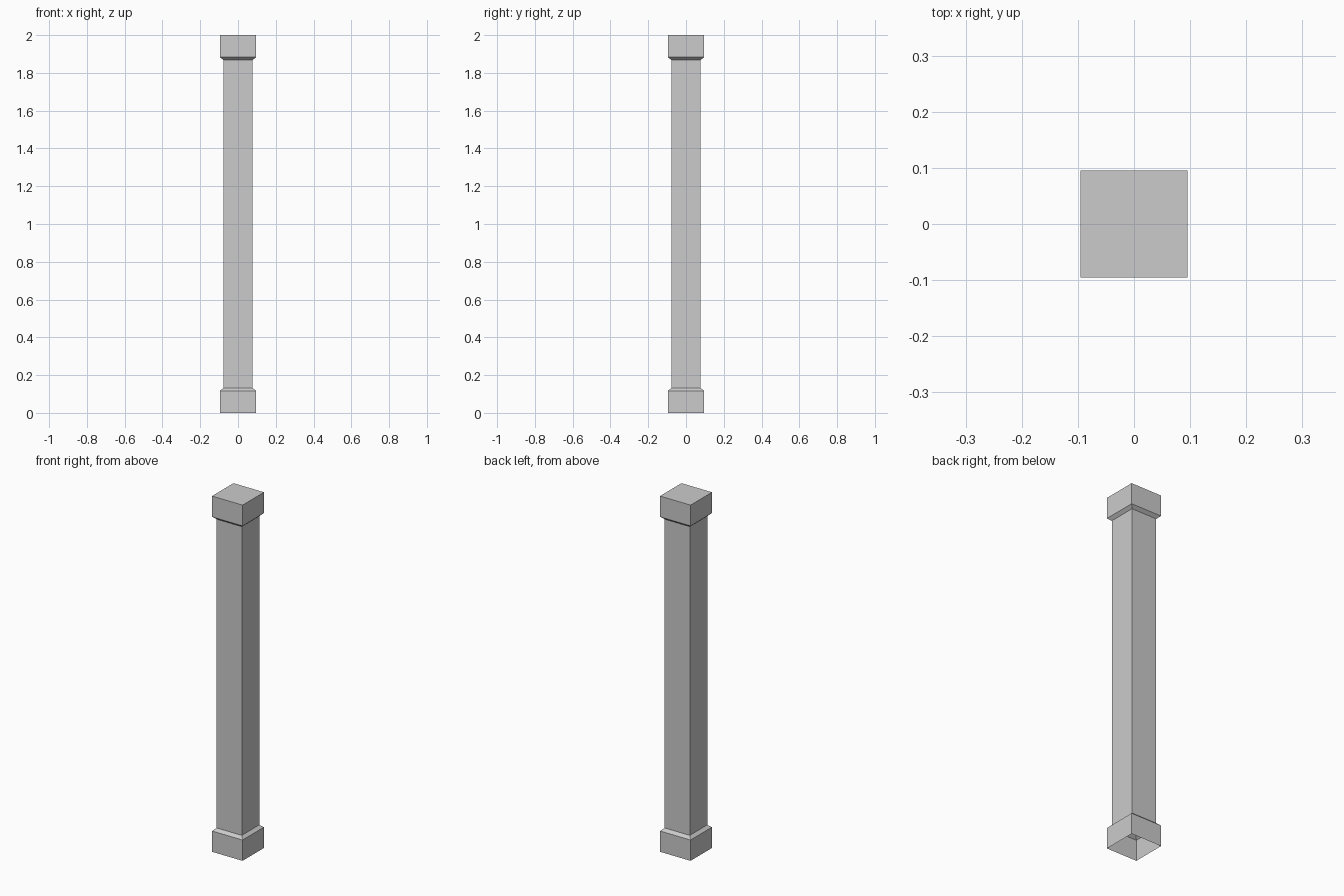
import bpy
import bmesh

if "Cube" in bpy.data.objects:
    bpy.data.objects.remove(bpy.data.objects["Cube"])

# Half-width and height of each square ring, from the ground to mid-height
lower = [(0.095, 0.0), (0.095, 0.117), (0.078, 0.132)]
# The capital mirrors the base
profile = lower + [(w, 2.0 - z) for w, z in reversed(lower)]


def square_ring(bm, w, z):
    return [bm.verts.new((x * w, y * w, z))
            for x, y in ((-1, -1), (1, -1), (1, 1), (-1, 1))]


# Square column: hollow shell, closed on top and open underneath
bm = bmesh.new()
rings = [square_ring(bm, w, z) for w, z in profile]
for a, b in zip(rings, rings[1:]):
    for i in range(4):
        j = (i + 1) % 4
        bm.faces.new((a[i], a[j], b[j], b[i]))
bm.faces.new(rings[-1])

mesh = bpy.data.meshes.new("square_column")
bm.to_mesh(mesh)
bm.free()
column = bpy.data.objects.new("square_column", mesh)
bpy.context.collection.objects.link(column)
